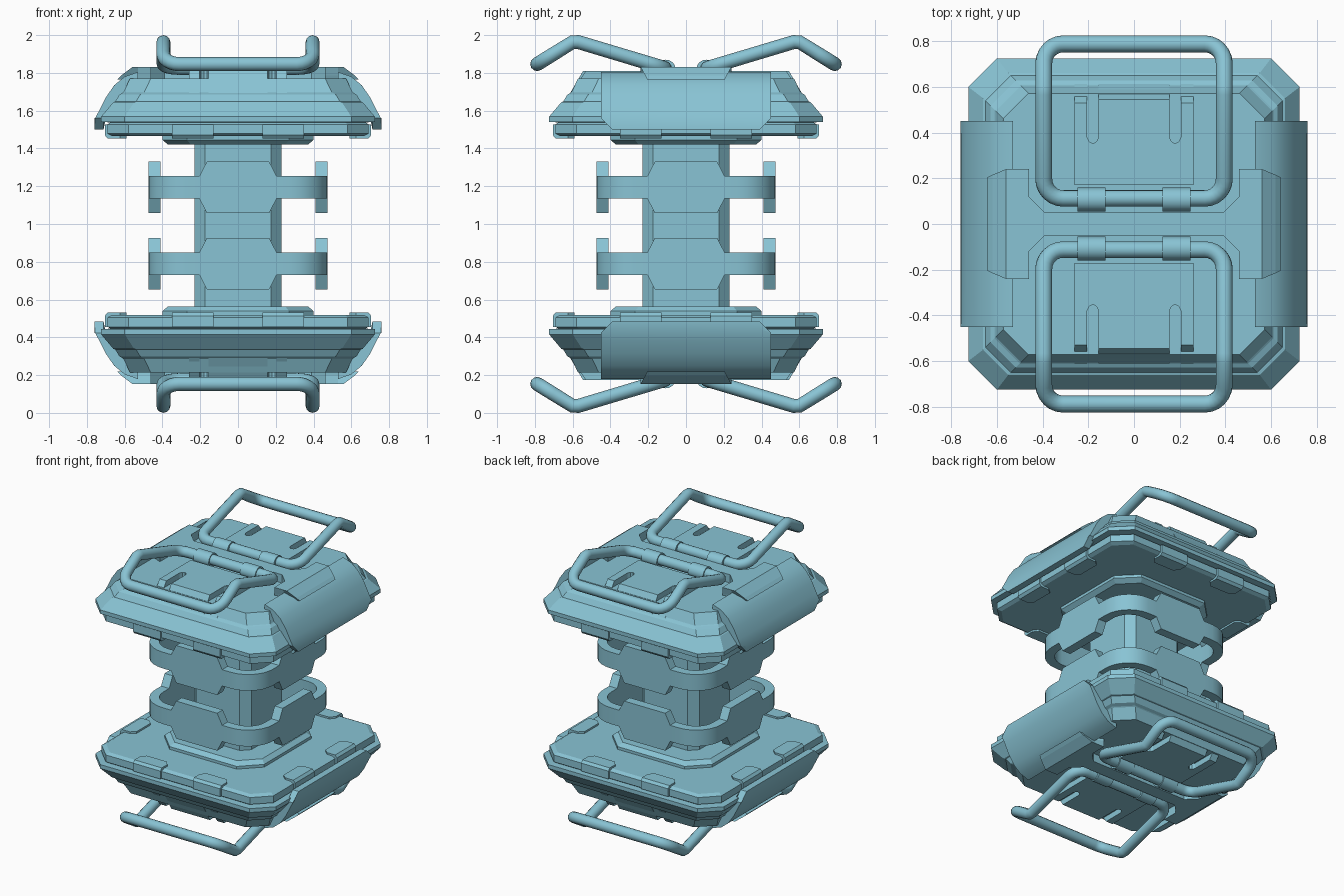
import bpy, bmesh, math

if "Cube" in bpy.data.objects:
    bpy.data.objects.remove(bpy.data.objects["Cube"])

MID = 0.992          # mirror height of the caps and bands
mat = bpy.data.materials.new("light_blue")
mat.diffuse_color = (0.25, 0.55, 0.66, 1)
mat.use_nodes = True
mat.node_tree.nodes["Principled BSDF"].inputs["Base Color"].default_value = mat.diffuse_color


def finish(ob, smooth):
    ob.data.materials.clear()
    ob.data.materials.append(mat)
    if smooth:
        bpy.ops.object.select_all(action='DESELECT')
        ob.select_set(True)
        bpy.context.view_layer.objects.active = ob
        bpy.ops.object.shade_smooth_by_angle(angle=math.radians(32))


def loft(name, rings, flip=(1, 1, 1), mid=MID, closed=False, turn=0, smooth=False):
    """Skin matching rings; cap the ends, or close the rings into a loop."""
    bm = bmesh.new()
    c, s = math.cos(turn), math.sin(turn)
    rows = []
    for ring in rings:
        row = []
        for x, y, z in ring:
            x, y = x * c - y * s, x * s + y * c
            row.append(bm.verts.new((x * flip[0], y * flip[1], mid + (z - mid) * flip[2])))
        rows.append(row)
    n = len(rows[0])
    pairs = list(zip(rows, rows[1:]))
    if closed:
        pairs.append((rows[-1], rows[0]))
    for a, b in pairs:
        for i in range(n):
            j = (i + 1) % n
            bm.faces.new((a[i], a[j], b[j], b[i]))
    if not closed:
        bm.faces.new(rows[0])
        bm.faces.new(rows[-1])
    bmesh.ops.recalc_face_normals(bm, faces=bm.faces)
    me = bpy.data.meshes.new(name)
    bm.to_mesh(me)
    bm.free()
    ob = bpy.data.objects.new(name, me)
    bpy.context.collection.objects.link(ob)
    finish(ob, smooth)
    return ob


def octagon(h, ch, z):
    k = h - ch
    return [(h, -k, z), (h, k, z), (k, h, z), (-k, h, z),
            (-h, k, z), (-h, -k, z), (-k, -h, z), (k, -h, z)]


def flat(points, z):
    return [(x, y, z) for x, y in points]


# central column
loft("central_column", [octagon(0.23, 0.055, 0.5), octagon(0.23, 0.055, 1.48)])


# floating bands: rounded square rings with a tall plate on every side
def band_sections():
    out = []
    for q in range(4):
        c, s = math.cos(q * math.pi / 2), math.sin(q * math.pi / 2)
        side = [(0.475, t, 0.41, t, tall) for t, tall in
                ((-0.205, 0), (-0.165, 1), (0.165, 1), (0.205, 0))]
        for i in range(8):
            a = i * math.pi / 14
            ca, sa = math.cos(a), math.sin(a)
            side.append((0.275 + 0.2 * ca, 0.275 + 0.2 * sa,
                         0.275 + 0.135 * ca, 0.275 + 0.135 * sa, 0))
        for ox, oy, ix, iy, tall in side:
            lo, hi = (1.058, 1.33) if tall else (1.135, 1.253)
            o = (ox * c - oy * s, ox * s + oy * c)
            n = (ix * c - iy * s, ix * s + iy * c)
            out.append([(*o, lo), (*o, hi), (*n, hi), (*n, lo)])
    return out


# outlines used on the caps
def ridge_outline(end, half):
    quarter = [(0.39, 0.05), (0.46, 0.12), (0.46, 0.24), (0.53, half), (end, half)]
    right = quarter + [(x, -y) for x, y in reversed(quarter)]
    return right + [(-x, -y) for x, y in right]


def panel_outline(front, tongue):
    half = [(0.26, 0.17), (0.26, front), (0.205, front), (0.205, 0.38), (0.195, 0.36),
            (0.18, 0.352), (0.165, 0.36), (0.155, 0.38), (0.155, tongue)]
    return half + [(-x, y) for x, y in reversed(half)]


GUARD = [(0.53, 1.805), (0.60, 1.78), (0.655, 1.735), (0.70, 1.67), (0.735, 1.60),
         (0.757, 1.54), (0.76, 1.50), (0.712, 1.50), (0.70, 1.56), (0.66, 1.63),
         (0.60, 1.70), (0.53, 1.74)]


def guard_ring(y, trim):
    # trimmed end section gives the lower corners their chamfer
    return [(x, y, max(z, 1.50 + trim)) for x, z in GUARD]


for side, fz in (("upper", 1), ("lower", -1)):
    loft(side + "_band", band_sections(), (1, 1, fz), closed=True, smooth=True)

    # cap body: stack of chamfered squares
    body = [(0.37, 0.12, 1.42), (0.40, 0.13, 1.445), (0.40, 0.13, 1.465),
            (0.665, 0.10, 1.465), (0.69, 0.11, 1.478), (0.69, 0.11, 1.528),
            (0.675, 0.11, 1.538), (0.725, 0.125, 1.54), (0.725, 0.125, 1.568),
            (0.66, 0.11, 1.645), (0.65, 0.11, 1.648), (0.628, 0.11, 1.685),
            (0.61, 0.11, 1.695), (0.605, 0.11, 1.70), (0.572, 0.11, 1.77)]
    loft(side + "_cap", [octagon(*r) for r in body], (1, 1, fz))

    # rim tabs, two on each side
    for q in range(4):
        for x in (-0.24, 0.24):
            tab = [(x - 0.11, 0.705), (x + 0.11, 0.705), (x + 0.11, 0.625),
                   (x + 0.08, 0.59), (x - 0.08, 0.59), (x - 0.11, 0.625)]
            edge = [(px, min(py, 0.69)) for px, py in tab]
            loft(side + "_rim_tab", [flat(edge, 1.452), flat(tab, 1.47), flat(tab, 1.528)],
                 (1, 1, fz), turn=q * math.pi / 2)

    # raised centre ridge
    loft(side + "_ridge", [flat(ridge_outline(0.64, 0.205), 1.765),
                           flat(ridge_outline(0.62, 0.215), 1.785),
                           flat(ridge_outline(0.56, 0.24), 1.83)], (1, 1, fz))

    for fx in (1, -1):
        # curved side guard
        loft(side + "_side_guard",
             [guard_ring(-0.45, 0.06), guard_ring(-0.39, 0),
              guard_ring(0.39, 0), guard_ring(0.45, 0.06)], (fx, 1, fz), smooth=True)

    for fy in (1, -1):
        # slotted top panel
        loft(side + "_slotted_panel", [flat(panel_outline(0.615, 0.615), 1.69),
                                       flat(panel_outline(0.53, 0.545), 1.81)], (1, fy, fz))

        # hinge sleeves around the handle bar
        for fx in (1, -1):
            rings = [[(x, 0.107 + 0.052 * math.cos(a), 1.82 + 0.05 * math.sin(a))
                      for a in [i * math.pi / 8 for i in range(16)]] for x in (0.125, 0.248)]
            loft(side + "_hinge_sleeve", rings, (fx, fy, fz), mid=1.0, smooth=True)

        # bent wire handle
        path = []
        r, w, y0, y1 = 0.085, 0.395, 0.112, 0.788
        corners = [(w - r, y1 - r, 0), (-w + r, y1 - r, 1), (-w + r, y0 + r, 2), (w - r, y0 + r, 3)]
        for cx, cy, q in corners:
            for i in range(7):
                a = (q + i / 6) * math.pi / 2
                path.append((cx + r * math.cos(a), cy + r * math.sin(a)))
            if q == 1:
                path += [(-w, 0.60), (-w, 0.57)]
            if q == 3:
                path += [(w, 0.57), (w, 0.60)]
        cu = bpy.data.curves.new("handle_path", 'CURVE')
        cu.dimensions = '3D'
        cu.bevel_depth = 0.037
        cu.bevel_resolution = 4
        sp = cu.splines.new('POLY')
        sp.points.add(len(path) - 1)
        sp.use_cyclic_u = True
        for p, (x, y) in zip(sp.points, path):
            z = min(1.825 + 0.3 * (y - 0.11), 1.963 - 0.62 * (y - 0.60), 1.963)
            p.co = (x, y * fy, 1 + (z - 1) * fz, 1)
        tmp = bpy.data.objects.new("handle_path", cu)
        bpy.context.collection.objects.link(tmp)
        bpy.context.view_layer.update()
        me = bpy.data.meshes.new_from_object(tmp.evaluated_get(bpy.context.evaluated_depsgraph_get()))
        bpy.data.objects.remove(tmp)
        ob = bpy.data.objects.new(side + "_handle", me)
        bpy.context.collection.objects.link(ob)
        finish(ob, True)
